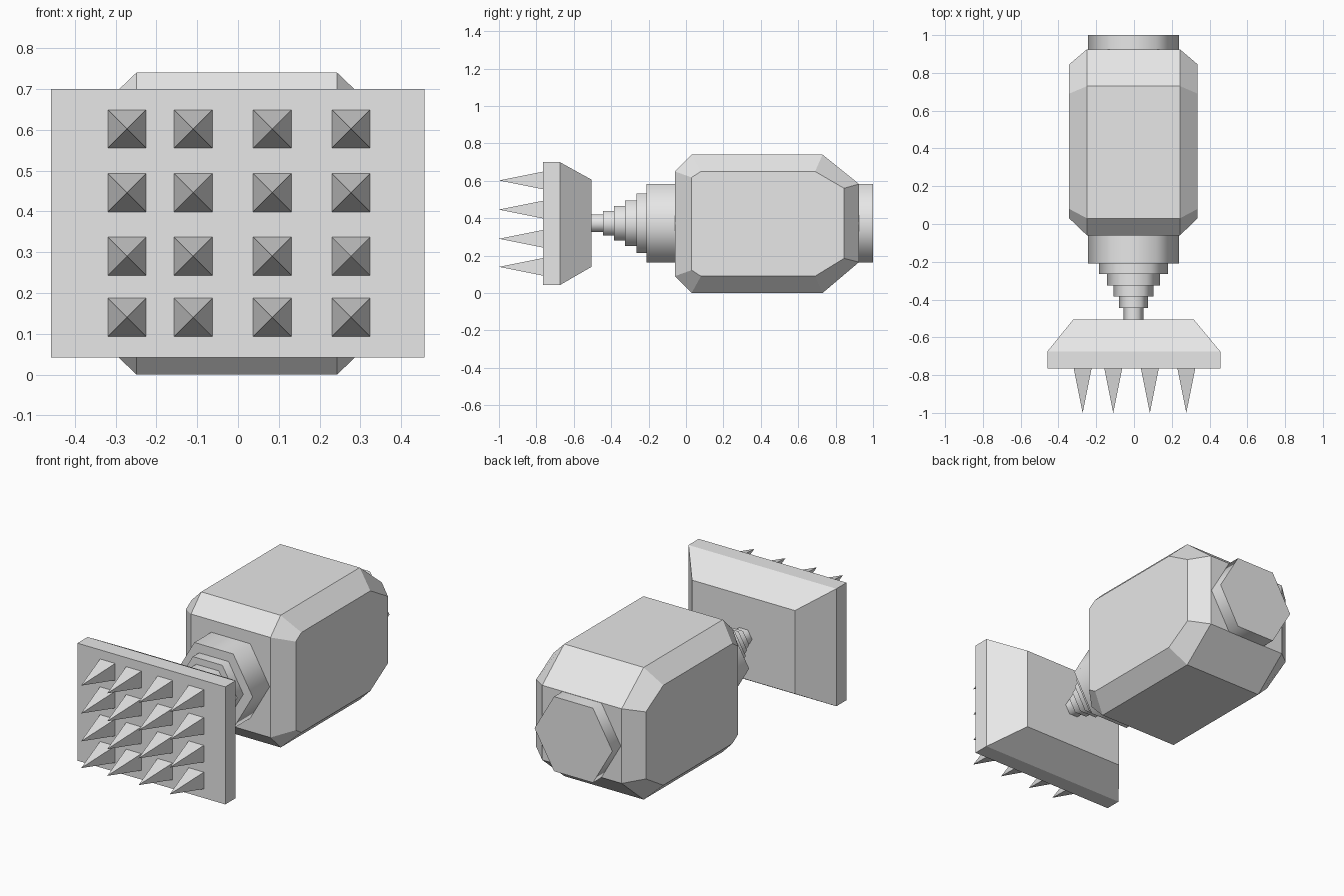
import bpy, bmesh, math

if "Cube" in bpy.data.objects:
    bpy.data.objects.remove(bpy.data.objects["Cube"])

grey = bpy.data.materials.new("plain grey")
grey.diffuse_color = (0.8, 0.8, 0.8, 1)
grey.use_nodes = True
grey.node_tree.nodes["Principled BSDF"].inputs["Base Color"].default_value = grey.diffuse_color

CX, CZ = -0.003, 0.373  # long axis of the tool


def make_object(name, bm):
    bmesh.ops.recalc_face_normals(bm, faces=bm.faces)
    mesh = bpy.data.meshes.new(name)
    bm.to_mesh(mesh)
    bm.free()
    mesh.materials.append(grey)
    obj = bpy.data.objects.new(name, mesh)
    bpy.context.collection.objects.link(obj)
    return obj


def loft(name, rings):
    """Skin a list of equal-length point rings and cap both ends."""
    bm = bmesh.new()
    loops = [[bm.verts.new(p) for p in ring] for ring in rings]
    n = len(loops[0])
    for a, b in zip(loops, loops[1:]):
        for i in range(n):
            j = (i + 1) % n
            bm.faces.new((a[i], a[j], b[j], b[i]))
    bm.faces.new(loops[0])
    bm.faces.new(loops[-1])
    return make_object(name, bm)


def hex_shaft(name, r, y0, y1):
    """Six-sided shaft along y with smooth sides and flat ends."""
    rings = [[(CX + r * math.cos(k * math.pi / 3), y,
               CZ + r * math.sin(k * math.pi / 3)) for k in range(6)]
             for y in (y0, y1)]
    obj = loft(name, rings)
    for p in obj.data.polygons:
        p.use_smooth = len(p.vertices) == 4
    for e in obj.data.edges:
        a, b = (obj.data.vertices[i].co.y for i in e.vertices)
        e.use_edge_sharp = abs(a - b) < 1e-5


def rect(y, x0, x1, z0, z1):
    return [(x0, y, z0), (x1, y, z0), (x1, y, z1), (x0, y, z1)]


# Bevelled body: side outline and its inset copy on each flank (y, z)
outer = [(-0.06, 0.09), (-0.06, 0.65), (0.03, 0.74), (0.73, 0.74),
         (0.925, 0.583), (0.925, 0.165), (0.73, 0.0), (0.03, 0.0)]
inner = [(0.03, 0.122), (0.03, 0.618), (0.08, 0.65), (0.69, 0.65),
         (0.845, 0.56), (0.845, 0.185), (0.69, 0.09), (0.08, 0.09)]
loft("body", [[(x, y, z) for y, z in prof] for x, prof in
              ((-0.343, inner), (-0.249, outer), (0.243, outer), (0.337, inner))])

# Main shaft through the body, then the stepped neck
hex_shaft("main_shaft", 0.241, -0.21, 1.0)
steps = [(0.183, -0.265), (0.14, -0.325), (0.106, -0.385),
         (0.077, -0.445), (0.053, -0.51)]
back = -0.205
for i, (r, front) in enumerate(steps):
    hex_shaft(f"neck_step_{i + 1}", r, front, back)
    back = front + 0.005

# Head plate with tapered back
loft("head", [rect(-0.765, -0.459, 0.457, 0.042, 0.70),
              rect(-0.675, -0.459, 0.457, 0.042, 0.70),
              rect(-0.505, -0.321, 0.316, 0.14, 0.606)])

# Grid of pyramid spikes on the head
bm = bmesh.new()
h = 0.047
for x in (-0.272, -0.11, 0.084, 0.277):
    for z in (0.14, 0.29, 0.446, 0.602):
        base = [bm.verts.new(p) for p in rect(-0.765, x - h, x + h, z - h, z + h)]
        tip = bm.verts.new((x, -1.0, z))
        bm.faces.new(base)
        for i in range(4):
            bm.faces.new((base[i], base[(i + 1) % 4], tip))
make_object("spikes", bm)
